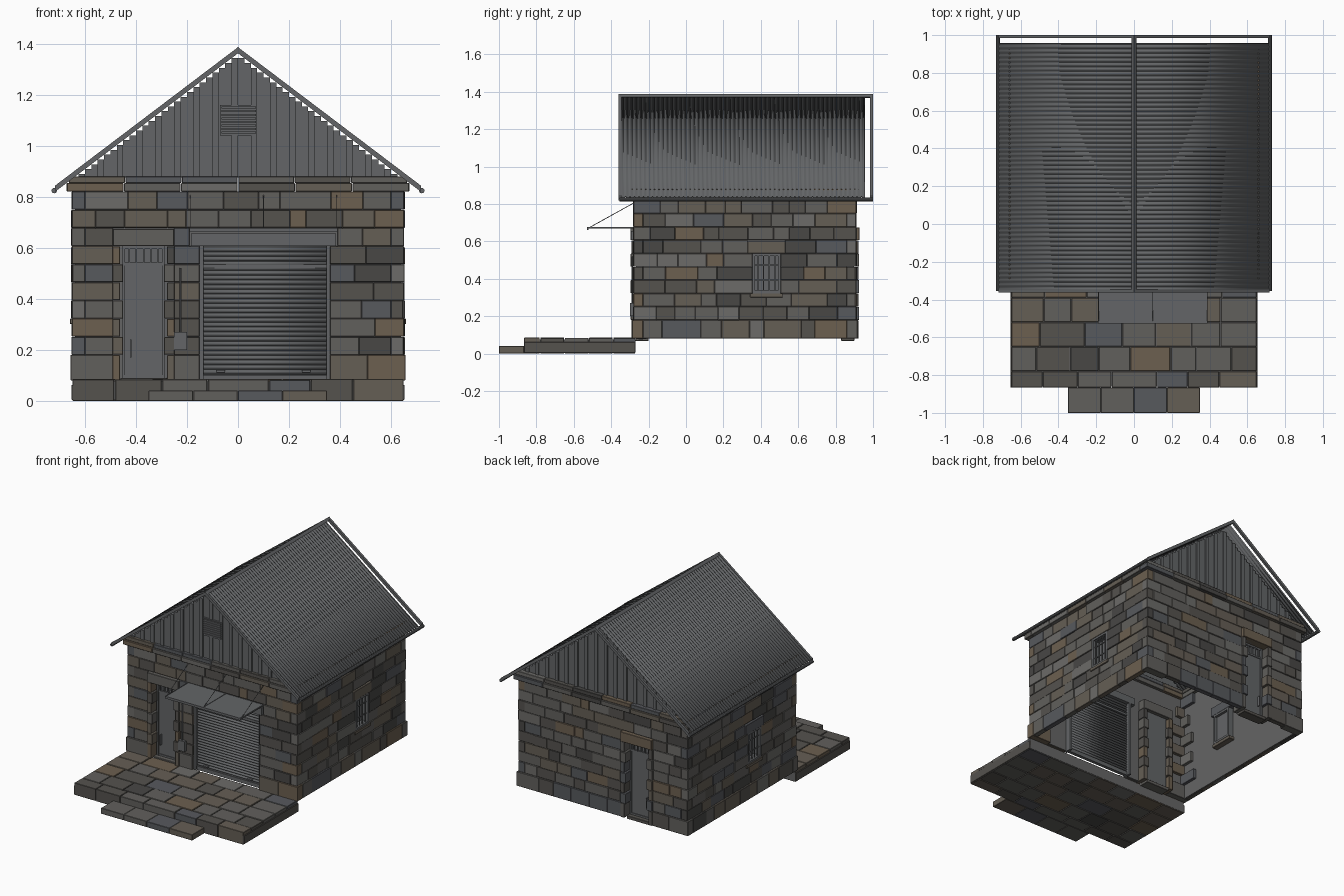
import bpy, bmesh, math, random
from mathutils import Vector, Matrix

if "Cube" in bpy.data.objects:
    bpy.data.objects.remove(bpy.data.objects["Cube"])

random.seed(7)
R = random.uniform


def material(name, c):
    m = bpy.data.materials.new(name)
    m.diffuse_color = (*c, 1)
    m.use_nodes = True
    m.node_tree.nodes["Principled BSDF"].inputs["Base Color"].default_value = m.diffuse_color
    return m


METAL = [material("dark_metal", (.125, .13, .135))]
STONES = [material(f"stone_{i}", c) for i, c in enumerate([
    (.12, .115, .107), (.09, .084, .076), (.13, .112, .09), (.095, .1, .11),
    (.15, .146, .138), (.15, .115, .08), (.065, .063, .06)])]
MORTAR = [material("mortar", (.13, .13, .13))]


class Part:
    """Collects simple solids and becomes one object."""
    def __init__(self, name, mats=METAL):
        self.name, self.mats, self.bm = name, mats, bmesh.new()

    def box(self, x0, x1, y0, y1, z0, z1):
        m = random.choice([0, 0, 0, 1, 1, 2, 2, 3, 4, 5, 6]) if self.mats is STONES else 0
        M = Matrix.Translation(((x0 + x1) / 2, (y0 + y1) / 2, (z0 + z1) / 2)) @ Matrix.Diagonal(
            (abs(x1 - x0), abs(y1 - y0), abs(z1 - z0), 1))
        vs = bmesh.ops.create_cube(self.bm, size=1, matrix=M)["verts"]
        for f in {f for v in vs for f in v.link_faces}:
            f.material_index = m

    def wbox(self, wall, u0, u1, d0, d1, z0, z1):
        """Box on a wall: u along it, d outward from its face."""
        axis, face, sign = WALLS[wall]
        a, b = sorted((face + sign * d0, face + sign * d1))
        if axis == "y":
            self.box(u0, u1, a, b, z0, z1)
        else:
            self.box(a, b, u0, u1, z0, z1)

    def rod(self, p, q, r=.004, n=8):
        p, q = Vector(p), Vector(q)
        M = Matrix.Translation((p + q) / 2) @ (q - p).to_track_quat("Z", "Y").to_matrix().to_4x4()
        bmesh.ops.create_cone(self.bm, segments=n, radius1=r, radius2=r, depth=(q - p).length,
                              cap_ends=True, matrix=M)

    def prism(self, pts, y0, y1):
        f = self.bm.faces.new([self.bm.verts.new((x, y0, z)) for x, z in pts])
        g = bmesh.ops.extrude_face_region(self.bm, geom=[f])["geom"]
        bmesh.ops.translate(self.bm, vec=(0, y1 - y0, 0), verts=[v for v in g if isinstance(v, bmesh.types.BMVert)])

    def sheet(self, rows):
        """Smooth surface through rows of points."""
        vs = [[self.bm.verts.new(p) for p in row] for row in rows]
        for a, b in zip(vs, vs[1:]):
            for i in range(len(a) - 1):
                self.bm.faces.new((a[i], a[i + 1], b[i + 1], b[i])).smooth = True

    def done(self, bevel=0, solid=0):
        bmesh.ops.recalc_face_normals(self.bm, faces=self.bm.faces)
        me = bpy.data.meshes.new(self.name)
        self.bm.to_mesh(me)
        for m in self.mats:
            me.materials.append(m)
        ob = bpy.data.objects.new(self.name, me)
        bpy.context.collection.objects.link(ob)
        if bevel:
            mod = ob.modifiers.new("bevel", "BEVEL")
            mod.width, mod.segments = bevel, 1
        if solid:
            mod = ob.modifiers.new("thickness", "SOLIDIFY")
            mod.thickness, mod.offset = solid, 0
        return ob


WALLS = {"front": ("y", -.28, -1), "back": ("y", .91, 1), "right": ("x", .65, 1), "left": ("x", -.65, -1)}
RANGE = {"front": (-.65, .65), "back": (-.65, .65), "right": (-.28, .91), "left": (-.28, .91)}
H = .64 / 9
ROWS = [(.08, .18)] + [(.18 + i * H, .18 + (i + 1) * H) for i in range(9)]
DOOR_TOP, WIN_BOT, WIN_TOP = ROWS[6][1], ROWS[3][0], ROWS[5][1]
# openings as wall, u0, u1, z0, z1
DOORS = [("front", -.49, -.25), ("back", -.385, -.145)]
WINDOWS = [("right", .355, .505), ("left", .105, .255)]
SHUTTER = ("front", -.15, .36)
OPEN = [(w, a, b, .08, DOOR_TOP) for w, a, b in DOORS + [SHUTTER]]
OPEN += [(w, a, b, WIN_BOT, WIN_TOP) for w, a, b in WINDOWS]
# openings plus the lintels above them
BLOCKED = OPEN + [(w, a, b, DOOR_TOP, DOOR_TOP + H) for w, a, b in DOORS]
BLOCKED += [("front", -.19, .39, DOOR_TOP, DOOR_TOP + .05)]
BLOCKED += [(w, a - .025, b + .025, WIN_TOP, WIN_TOP + H) for w, a, b in WINDOWS]

# stone courses, alternating at the corners, with deeper corner blocks
for wall in WALLS:
    p = Part(f"{wall}_wall_stones", STONES)
    for i, (z0, z1) in enumerate(ROWS):
        through = (i % 2 == 0) == (wall in ("front", "back"))
        lo, hi = RANGE[wall]
        if not through:
            lo, hi = lo + .05, hi - .05
        start, spans = lo, []
        for w, a, b, c, d in sorted(BLOCKED, key=lambda o: o[1]):
            if w == wall and c < (z0 + z1) / 2 < d:
                spans.append((start, a))
                start = b
        for a, b in spans + [(start, hi)]:
            n = max(1, round((b - a) / R(.115, .15)))
            cuts = [a] + [a + (b - a) * (k + R(-.3, .3)) / n for k in range(1, n)] + [b]
            for u0, u1 in zip(cuts, cuts[1:]):
                d = .007 if i == 0 else R(-.004, .004)
                end0, end1 = through and u0 == lo, through and u1 == hi
                e0 = .007 if i == 0 and end0 else 0
                e1 = .007 if i == 0 and end1 else 0
                p.wbox(wall, u0 - e0, u1 + e1, -.05 if end0 or end1 else -.025, d, z0 + .0005, z1 - .0005)
    p.done(.002)

# hollow wall core cut by the openings
core = Part("wall_core", MORTAR)
core.box(-.638, .638, -.268, .898, .083, .82)
core = core.done()
inner = Part("room_cutter")
inner.box(-.62, .62, -.25, .88, 0, 1)
holes = Part("opening_cutter")
for w, a, b, c, d in OPEN:
    holes.wbox(w, a, b, -.15, .1, c - (.05 if c < .1 else 0), d)
for cutter in (inner.done(), holes.done()):
    cutter.hide_render = True
    cutter.hide_viewport = True
    m = core.modifiers.new("cut", "BOOLEAN")
    m.operation, m.solver, m.object = "DIFFERENCE", "EXACT", cutter

# doors: jamb stones, lintel, threshold, leaf with barred light
for w, a, b in DOORS:
    s = Part(f"{w}_door_surround", STONES)
    for i, (z0, z1) in enumerate(ROWS[:7]):
        k = .012 * (i % 2)
        s.wbox(w, a - .002, a + .028 + k, -.085, .012 + k / 3, z0 + .001, z1 - .001)
        s.wbox(w, b - .028 - k, b + .002, -.085, .012 + k / 3, z0 + .001, z1 - .001)
    s.wbox(w, a, b, -.085, .018, DOOR_TOP, DOOR_TOP + H - .004)
    s.wbox(w, a + .03, b - .03, -.08, -.01, .068, .09)
    s.done(.002)
    d = Part(f"{w}_door")
    a, b = a + .036, b - .036
    d.wbox(w, a, b, -.06, -.045, .09, .54)
    d.wbox(w, a, b, -.06, -.052, .54, .607)
    for u in (a, b - .012):
        d.wbox(w, u, u + .012, -.06, -.038, .09, .607)
    for z in (.09, .53, .595):
        d.wbox(w, a, b, -.06, -.04, z, z + .012)
    for k in range(1, 6):
        u = a + (b - a) * k / 6
        d.wbox(w, u - .003, u + .003, -.05, -.038, .54, .6)
    d.wbox(w, a + .03, a + .036, -.045, -.025, .17, .24)
    d.done()

# windows: lintel, sill, frame, glass and bars
for w, a, b in WINDOWS:
    s = Part(f"{w}_window_surround", STONES)
    s.wbox(w, a - .025, b + .025, -.07, .005, WIN_TOP, WIN_TOP + .065)
    s.wbox(w, a - .012, b + .012, -.07, .008, WIN_BOT - .022, WIN_BOT)
    s.done(.002)
    f = Part(f"{w}_window")
    for u in (a, b - .014):
        f.wbox(w, u, u + .014, -.07, .002, WIN_BOT, WIN_TOP)
    for z in (WIN_BOT, WIN_TOP - .014):
        f.wbox(w, a, b, -.07, .002, z, z + .014)
    f.wbox(w, a, b, -.052, -.046, WIN_BOT, WIN_TOP)
    for k in range(1, 5):
        u = a + (b - a) * k / 5
        f.wbox(w, u - .003, u + .003, -.012, -.006, WIN_BOT, WIN_TOP)
    for z in (.39, .47):
        f.wbox(w, a, b, -.014, -.008, z, z + .006)
    f.done()

# roller shutter: ribbed curtain, side rails, top seam, bottom bar and grips
p = Part("shutter_curtain")
p.sheet([[(x, -.242 - .006 * math.sin(j * math.tau / 6), .09 + .517 * j / 168) for x in (-.145, .355)]
         for j in range(169)])
p.done(solid=.006)
p = Part("shutter_frame")
for u in (-.152, .346):
    p.wbox("front", u, u + .016, -.07, -.015, .078, DOOR_TOP)
p.wbox("front", -.14, .35, -.05, -.027, .076, .102)
p.wbox("front", -.14, .35, -.05, -.028, .52, .535)
for u in (-.085, .25):
    p.wbox("front", u, u + .035, -.035, -.018, .112, .12)
p.wbox("front", -.185, .385, -.07, .015, DOOR_TOP, DOOR_TOP + .05)
p.done()

# flat awning hung on rods
p = Part("awning")
p.box(-.19, .39, -.525, -.275, .668, .675)
p.box(-.19, .39, -.528, -.52, .661, .677)
for x in (-.187, .1, .387):
    p.box(x - .002, x + .002, -.52, -.28, .672, .678)
    p.rod((x, -.52, .672), (x, -.28, .805), .002, 6)
p.done()

# meter box and conduit
p = Part("meter_box")
p.wbox("front", -.25, -.2, 0, .02, .2, .27)
p.rod((-.225, -.288, .27), (-.225, -.288, .52))
p.done()

# two-step cornice ring
p = Part("cornice", STONES)
for z0, z1, o, n in ((.821, .853, .022, 6), (.854, .88, .013, 6)):
    for w in WALLS:
        e = o if w in ("front", "back") else -.05
        lo, hi = RANGE[w][0] - e, RANGE[w][1] + e
        for k in range(n):
            u = lo + (hi - lo) * k / n
            p.wbox(w, u + .001, u + (hi - lo) / n - .001, -.05, o, z0, z1)
p.done(.002)


def zr(x):
    return 1.376 - .757 * abs(x)


# board-and-batten gables
N = 52
for name, y, s in (("front_gable", -.265, -1), ("back_gable", .885, 1)):
    p = Part(name)
    for k in range(N):
        x0 = -.65 + 1.3 * k / N
        x1 = x0 + 1.3 / N
        top = zr(max(abs(x0), abs(x1))) - .014
        if top > .885:
            d = .014 if k % 3 == 1 else .007
            p.box(x0, x1, y - .012 * s, y + d * s, .875, top)
    p.done()

# louvred vent
p = Part("gable_vent")
p.box(-.07, .075, -.284, -.27, 1.04, 1.16)
for k in range(8):
    p.box(-.065, .07, -.29, -.28, 1.047 + k * .014, 1.055 + k * .014)
p.done()

# corrugated roof sheets, one per slope
p = Part("roof_sheets")
for s in (-1, 1):
    p.sheet([[(x, -.352 + 1.308 * j / 330, zr(x) + .005 * math.sin(j * math.tau / 6)) for x in (0, s * .715)]
             for j in range(331)])
p.done(solid=.004)

# barge boards, ridge cap and eave tubes
p = Part("roof_trim")
for y in (-.362, .984):
    p.prism([(-.718, zr(.718) + .01), (0, zr(0) + .01), (.718, zr(.718) + .01),
             (.718, zr(.718) - .014), (0, zr(0) - .014), (-.718, zr(.718) - .014)], y, y + .016)
p.prism([(-.014, 1.372), (0, 1.388), (.014, 1.372), (0, 1.366)], -.362, 1)
for x in (-.72, .72):
    p.rod((x, -.355, .824), (x, 1, .824), .011, 10)
p.done()

# paved terrace with side kerbs, and front step
p = Part("terrace_bed", MORTAR)
p.box(-.645, .645, -.86, -.27, .005, .076)
p.done()
p = Part("terrace_stones", STONES)
ys = [-.868, -.78, -.65, -.52, -.39, -.27]
for i, (y0, y1) in enumerate(zip(ys, ys[1:])):
    n = 7 + i % 2
    cuts = [-.65] + [-.65 + 1.3 * (k + R(-.2, .2)) / n for k in range(1, n)] + [.65]
    for x0, x1 in zip(cuts, cuts[1:]):
        p.box(x0 + .002, x1 - .002, y0 + .002, y1 - .002, 0, .084 + R(-.002, .002))
for s in (-1, 1):
    p.box(s * .64, s * .653, -.866, -.27, .004, .062)
p.done(.002)
p = Part("front_step", STONES)
for k in range(4):
    p.box(-.35 + k * .175, -.176 + k * .175, -1, -.866, 0, .04)
p.done(.002)
